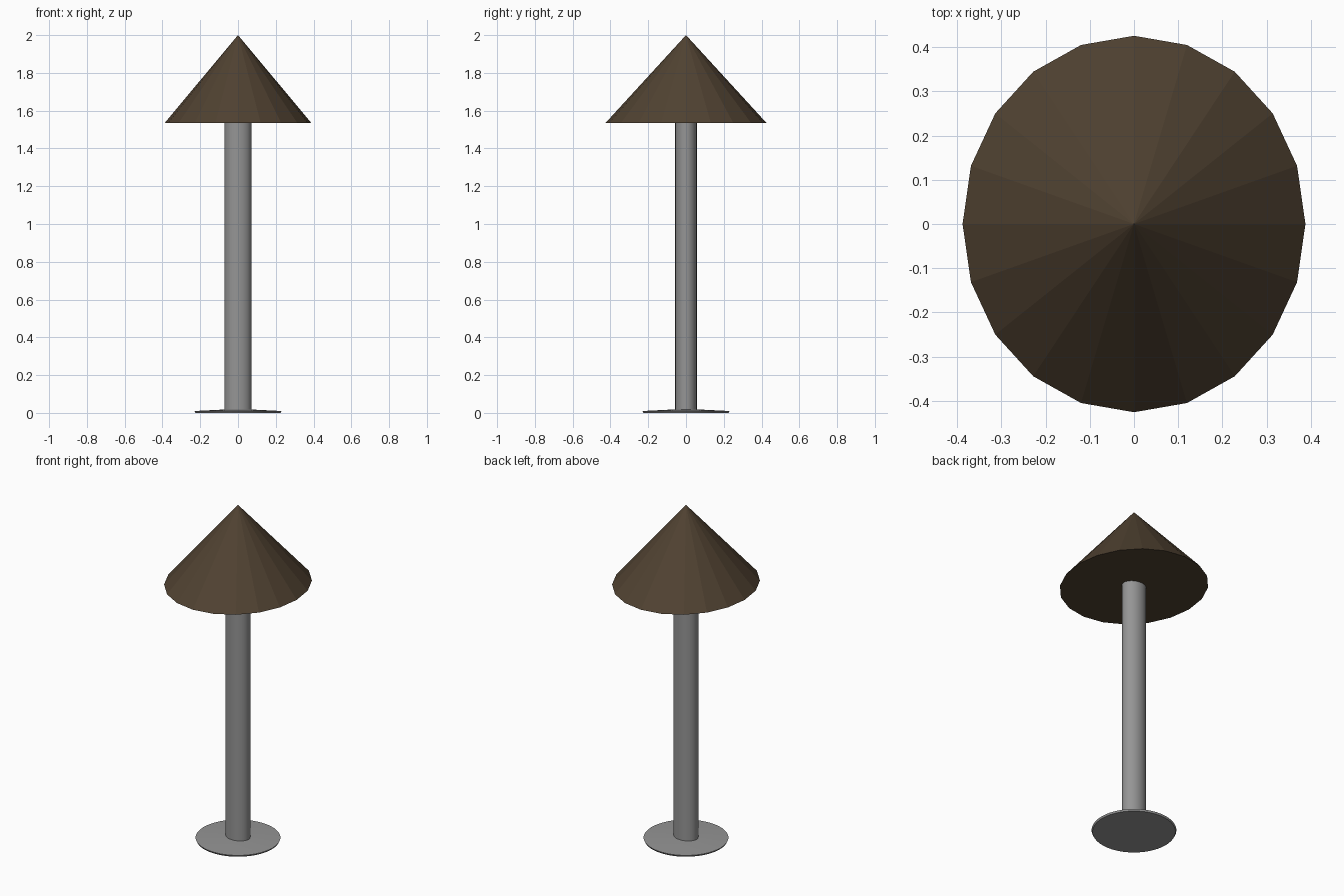
import bpy, bmesh, math

if "Cube" in bpy.data.objects:
    bpy.data.objects.remove(bpy.data.objects["Cube"])


def material(name, rgb):
    m = bpy.data.materials.new(name)
    m.diffuse_color = (*rgb, 1)
    m.use_nodes = True
    m.node_tree.nodes["Principled BSDF"].inputs["Base Color"].default_value = m.diffuse_color
    return m


grey = material("grey metal", (0.30, 0.30, 0.30))
brown = material("dark brown", (0.080, 0.054, 0.031))


def lathe(name, profile, sides, mat, smooth):
    """Stack rings (rx, ry, z) into a closed solid; a zero radius makes a tip."""
    bm = bmesh.new()
    rings = []
    for rx, ry, z in profile:
        if rx == 0:
            rings.append([bm.verts.new((0, 0, z))])
            continue
        angles = [2 * math.pi * i / sides for i in range(sides)]
        rings.append([bm.verts.new((rx * math.cos(a), ry * math.sin(a), z)) for a in angles])
    for low, high in zip(rings, rings[1:]):
        for i in range(sides):
            j = (i + 1) % sides
            if len(high) == 1:
                bm.faces.new((low[i], low[j], high[0]))
            else:
                bm.faces.new((low[i], low[j], high[j], high[i]))
    bm.faces.new(rings[0][::-1])
    if len(rings[-1]) > 1:
        bm.faces.new(rings[-1])
    mesh = bpy.data.meshes.new(name)
    bm.to_mesh(mesh)
    bm.free()
    mesh.materials.append(mat)
    obj = bpy.data.objects.new(name, mesh)
    bpy.context.collection.objects.link(obj)
    if smooth:
        bpy.ops.object.select_all(action='DESELECT')
        obj.select_set(True)
        bpy.context.view_layer.objects.active = obj
        bpy.ops.object.shade_smooth_by_angle(angle=math.radians(30))
    return obj


# Thin round foot, slightly raised toward the pole
lathe("base", [(0.225, 0.225, 0), (0.23, 0.23, 0.010), (0.07, 0.07, 0.018)], 48, grey, True)
# Oval pole
lathe("pole", [(0.071, 0.057, 0.008), (0.071, 0.057, 1.537)], 32, grey, True)
# Faceted conical shade with a closed underside
lathe("shade", [(0.388, 0.426, 1.535), (0, 0, 2.0)], 20, brown, False)
